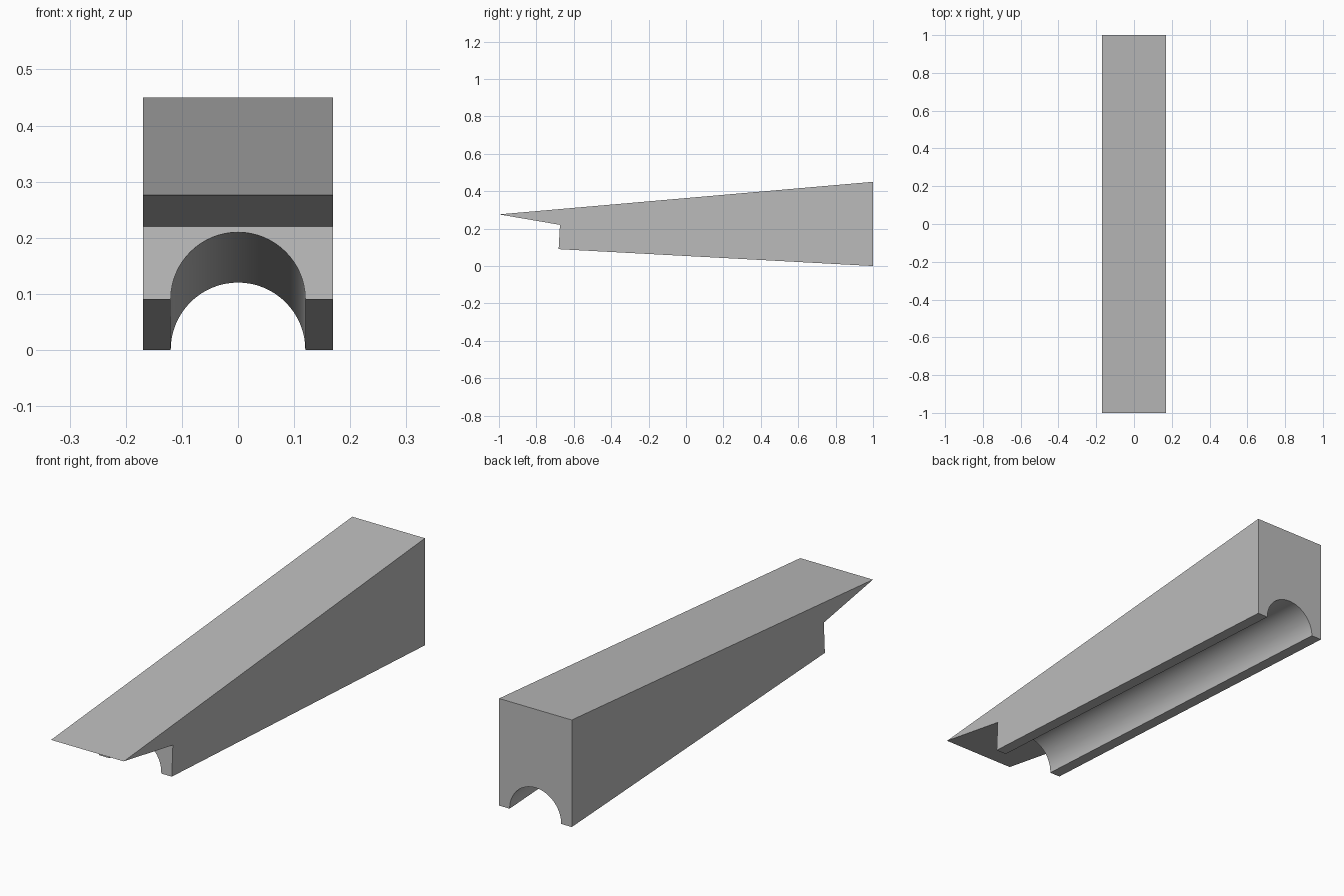
import bpy
import bmesh
import math
from mathutils import Vector

default = bpy.data.objects.get("Cube")
if default:
    bpy.data.objects.remove(default, do_unlink=True)

HALF_WIDTH = 0.169
GROOVE_RADIUS = 0.12

grey = bpy.data.materials.new("plain grey")
grey.use_nodes = True
colour = (0.5, 0.5, 0.5, 1)
grey.diffuse_color = colour
grey.node_tree.nodes["Principled BSDF"].inputs["Base Color"].default_value = colour


def add_object(name, bm):
    bmesh.ops.recalc_face_normals(bm, faces=bm.faces)
    mesh = bpy.data.meshes.new(name)
    bm.to_mesh(mesh)
    bm.free()
    mesh.materials.append(grey)
    obj = bpy.data.objects.new(name, mesh)
    bpy.context.collection.objects.link(obj)
    return obj


# Wedge body: side profile (y, z) extruded across the width
profile = [(-1, 0.276), (-0.674, 0.22), (-0.681, 0.09), (1, 0), (1, 0.45)]
bm = bmesh.new()
face = bm.faces.new([bm.verts.new((-HALF_WIDTH, y, z)) for y, z in profile])
extruded = bmesh.ops.extrude_face_region(bm, geom=[face])["geom"]
bmesh.ops.translate(bm, vec=(2 * HALF_WIDTH, 0, 0),
                    verts=[v for v in extruded if isinstance(v, bmesh.types.BMVert)])
wedge = add_object("wedge_block", bm)

# Round groove cutter, its axis lying along the sloping underside
front, back = Vector((0, *profile[2])), Vector((0, *profile[3]))
axis = back - front
bm = bmesh.new()
bmesh.ops.create_cone(bm, cap_ends=True, segments=64, radius1=GROOVE_RADIUS,
                      radius2=GROOVE_RADIUS, depth=axis.length * 1.5)
cutter = add_object("groove_cutter", bm)
cutter.rotation_mode = "QUATERNION"
cutter.rotation_quaternion = axis.to_track_quat("Z", "Y")
# The cutter starts at the leg front face so the nose stays whole
cutter.location = front + axis.normalized() * (axis.length * 0.75 - 0.05)
cutter.hide_render = True

# Cut the groove and bake the result
cut = wedge.modifiers.new("groove", "BOOLEAN")
cut.operation = "DIFFERENCE"
cut.solver = "EXACT"
cut.object = cutter
bpy.context.view_layer.objects.active = wedge
wedge.select_set(True)
cutter.select_set(False)
bpy.ops.object.modifier_apply(modifier=cut.name)
bpy.data.objects.remove(cutter, do_unlink=True)
bpy.ops.object.shade_smooth_by_angle(angle=math.radians(30))
